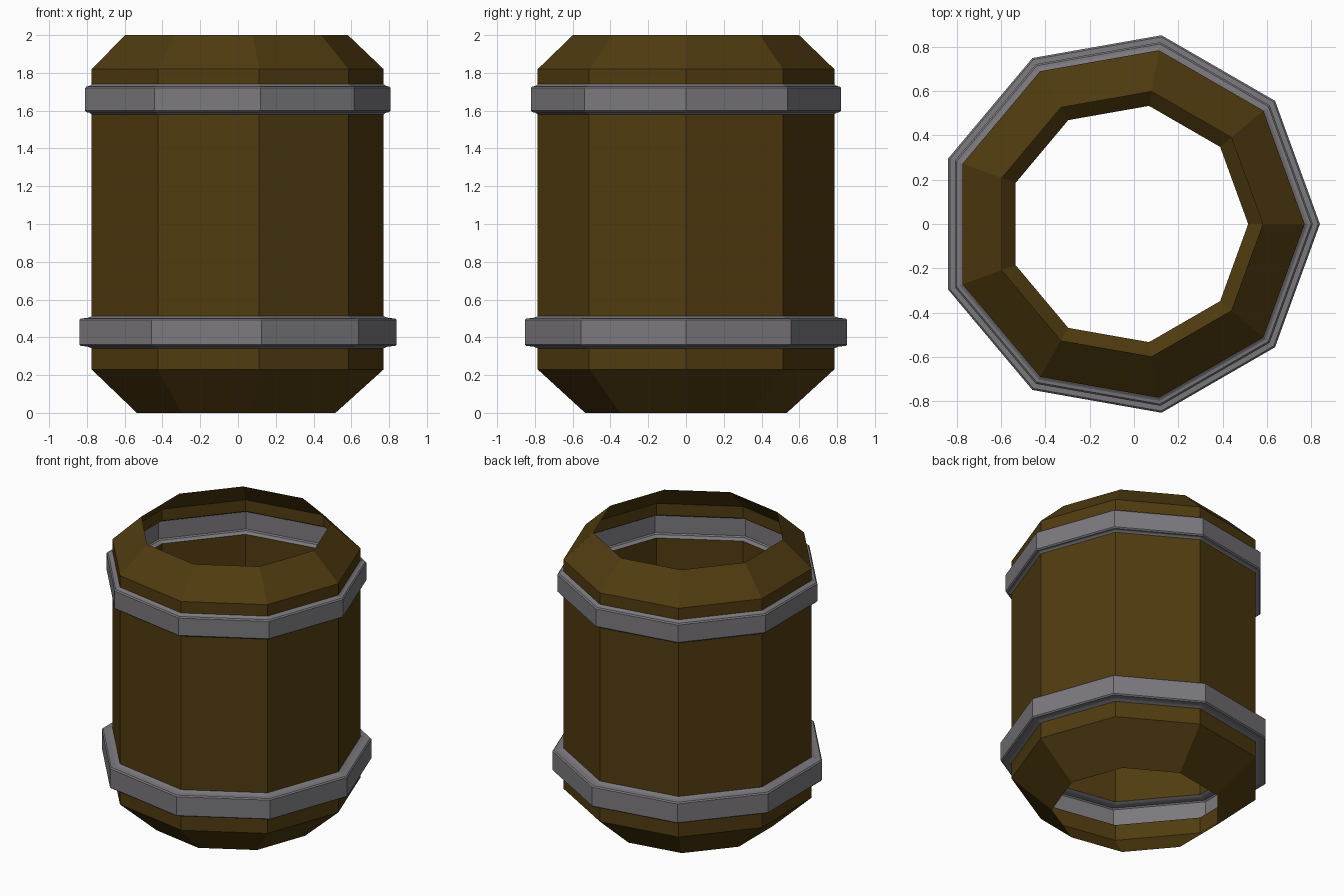
import bpy, bmesh, math

if "Cube" in bpy.data.objects:
    bpy.data.objects.remove(bpy.data.objects["Cube"])

SIDES = 9
CX = -0.026  # puts the nine-sided outline's bounding box on x = 0
R = 0.797    # wall radius


def material(name, rgb):
    m = bpy.data.materials.new(name)
    m.diffuse_color = (*rgb, 1.0)
    m.use_nodes = True
    m.node_tree.nodes["Principled BSDF"].inputs["Base Color"].default_value = m.diffuse_color
    return m


def lathe(name, profiles, mat):
    """Sweep open (radius, z) profiles, listed bottom to top, round nine flat sides."""
    bm = bmesh.new()
    for profile in profiles:
        rows = []
        for r, z in profile:
            rows.append([bm.verts.new((CX + r * math.cos(math.tau * i / SIDES),
                                       r * math.sin(math.tau * i / SIDES), z))
                         for i in range(SIDES)])
        for low, high in zip(rows, rows[1:]):
            for i in range(SIDES):
                j = (i + 1) % SIDES
                bm.faces.new((low[i], low[j], high[j], high[i]))
    mesh = bpy.data.meshes.new(name)
    bm.to_mesh(mesh)
    bm.free()
    mesh.materials.append(mat)
    obj = bpy.data.objects.new(name, mesh)
    bpy.context.collection.objects.link(obj)
    return obj


def hoop(name, z0, z1, r, mat):
    """Hollow band pushed out of the wall, with small stepped edges."""
    d = r - R
    edge = [(R, 0.0), (R + 0.25 * d, 0.007), (R + 0.4 * d, 0.010),
            (r - 0.008, 0.012), (r, 0.020)]
    profile = [(a, z0 + h) for a, h in edge] + [(a, z1 - h) for a, h in reversed(edge)]
    return lathe(name, [profile], mat)


wood = material("dark_wood", (0.080, 0.044, 0.005))
metal = material("grey_metal", (0.200, 0.192, 0.207))

LOW = (0.342, 0.512)
HIGH = (1.58, 1.74)

# open-ended wooden shell, interrupted where the hoops bulge outwards
lathe("barrel_shell", [
    [(0.542, 0.0), (R, 0.23), (R, LOW[0])],
    [(R, LOW[1]), (R, HIGH[0])],
    [(R, HIGH[1]), (R, 1.82), (0.608, 2.0)],
], wood)

# metal hoops
hoop("lower_hoop", *LOW, 0.866, metal)
hoop("upper_hoop", *HIGH, 0.834, metal)
